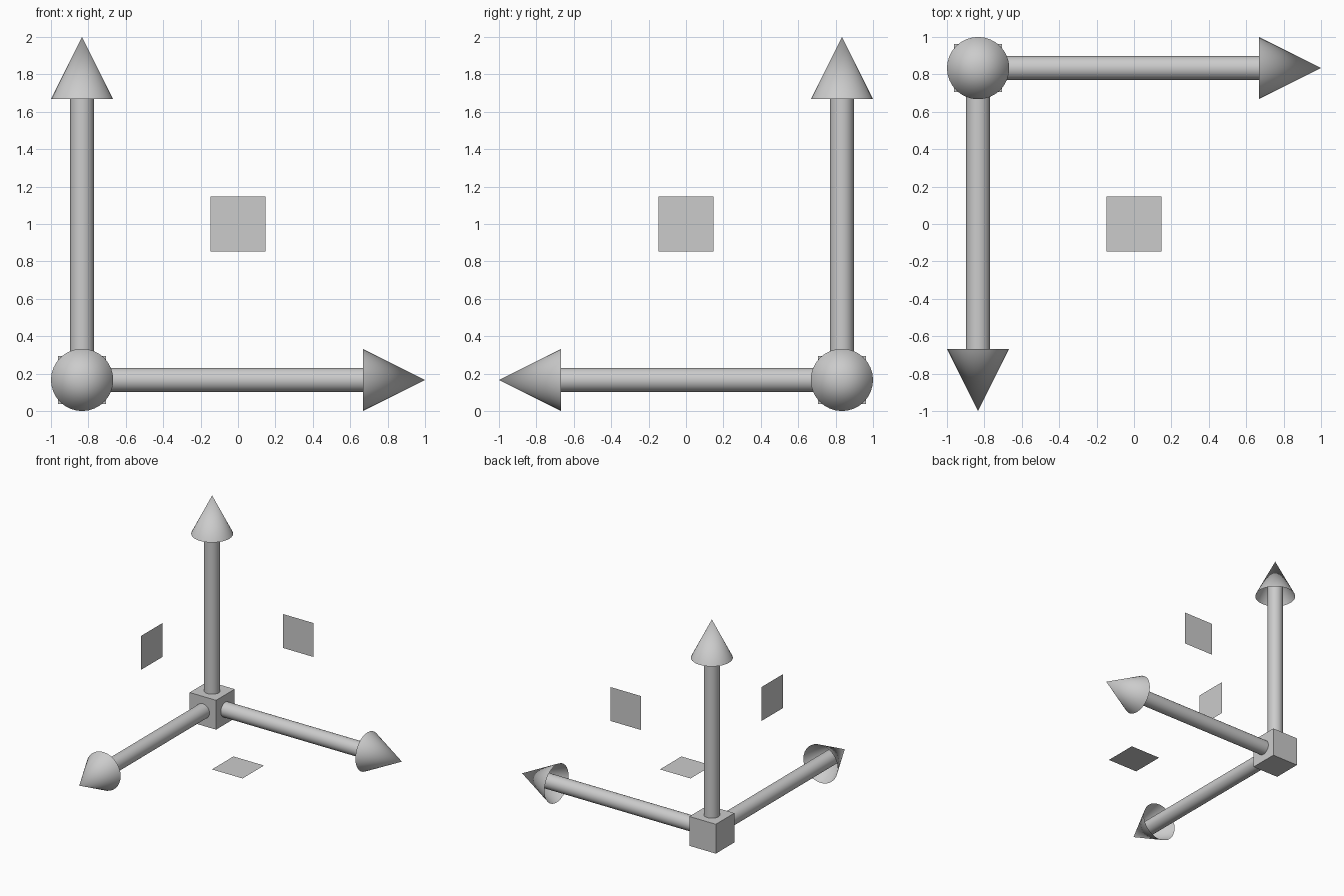
import bpy, bmesh
from math import pi
from mathutils import Matrix, Vector

if "Cube" in bpy.data.objects:
    bpy.data.objects.remove(bpy.data.objects["Cube"])

ORIGIN = Vector((-0.8335, 0.8335, 0.1665))
LENGTH = 1.8335      # origin to arrow tip
HEAD_R, HEAD_L = 0.1665, 0.333
SHAFT_R = 0.064
CUBE = 0.256
PANEL = 0.296
MID = 0.8335         # panel offset along both of its axes
SIDES = 32


def make(name, bm, matrix, smooth=False):
    for f in bm.faces:
        f.smooth = smooth
    mesh = bpy.data.meshes.new(name)
    bm.to_mesh(mesh)
    bm.free()
    obj = bpy.data.objects.new(name, mesh)
    obj.matrix_world = Matrix.Translation(ORIGIN) @ matrix
    bpy.context.collection.objects.link(obj)


def tube(r1, r2, z1, z2):
    """Open-ended cylinder or cone along local z."""
    bm = bmesh.new()
    bmesh.ops.create_cone(bm, segments=SIDES, cap_ends=False, radius1=r1,
                          radius2=r2, depth=z2 - z1,
                          matrix=Matrix.Translation((0, 0, (z1 + z2) / 2)))
    bmesh.ops.remove_doubles(bm, verts=bm.verts, dist=1e-5)
    return bm


# Centre cube
bm = bmesh.new()
bmesh.ops.create_cube(bm, size=CUBE)
make("origin_cube", bm, Matrix())

# Arrow along each axis, plus the small panel in the plane facing that axis
axes = {
    "x": (Matrix.Rotation(pi / 2, 4, 'Y'), (0, -MID, MID)),
    "y": (Matrix.Rotation(pi / 2, 4, 'X'), (MID, 0, MID)),
    "z": (Matrix(), (MID, -MID, 0)),
}
for axis, (rot, offset) in axes.items():
    # shaft runs into the hollow arrow head
    make(axis + "_shaft", tube(SHAFT_R, SHAFT_R, 0, LENGTH - 0.135), rot, True)
    make(axis + "_arrow_head", tube(HEAD_R, 0, LENGTH - HEAD_L, LENGTH), rot, True)
    bm = bmesh.new()
    bmesh.ops.create_grid(bm, x_segments=1, y_segments=1, size=PANEL / 2)
    make(axis + "_plane_panel", bm, Matrix.Translation(offset) @ rot)
